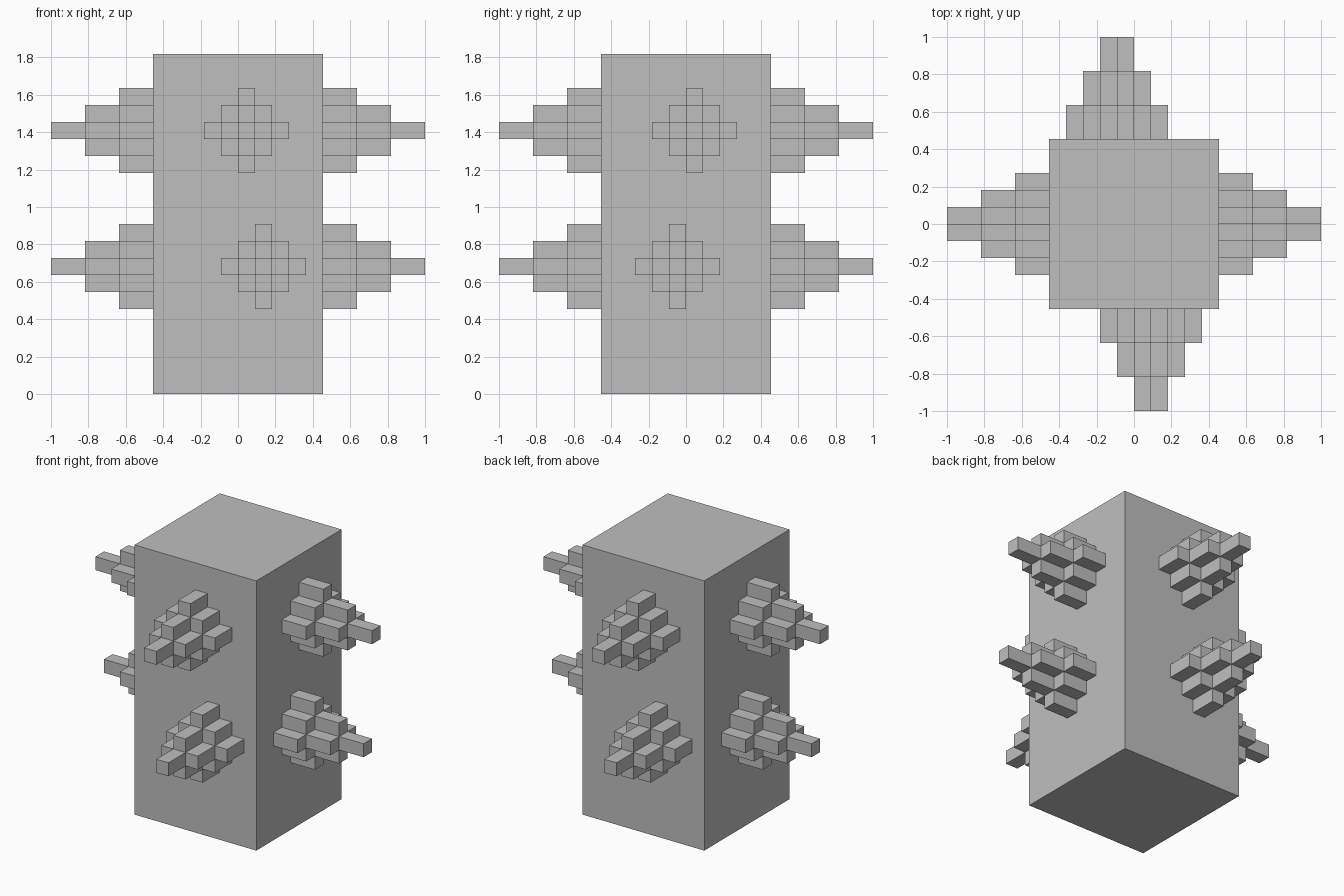
import bpy
import bmesh
import math
from mathutils import Matrix, Vector

if "Cube" in bpy.data.objects:
    bpy.data.objects.remove(bpy.data.objects["Cube"], do_unlink=True)

UNIT = 1 / 11      # one block
HALF = 5           # half the pillar width, in blocks
HEIGHT = 20        # pillar height, in blocks

grey = bpy.data.materials.new("plain grey")
grey.use_nodes = True
colour = (0.52, 0.52, 0.52, 1)
grey.diffuse_color = colour
grey.node_tree.nodes["Principled BSDF"].inputs["Base Color"].default_value = colour


def finish(bm, name):
    """Scale from blocks to units and add the object to the scene."""
    bmesh.ops.scale(bm, vec=Vector((UNIT, UNIT, UNIT)), verts=bm.verts)
    mesh = bpy.data.meshes.new(name)
    bm.to_mesh(mesh)
    bm.free()
    mesh.materials.append(grey)
    obj = bpy.data.objects.new(name, mesh)
    bpy.context.collection.objects.link(obj)
    return obj


def stepped_diamond(radius):
    """Counter-clockwise outline of a diamond made of square cells."""
    quarter = []
    for i in range(radius + 1):
        quarter.append((radius - i + 0.5, i + 0.5))
        if i < radius:
            quarter.append((radius - i - 0.5, i + 0.5))
    outline = []
    for _ in range(4):
        outline += quarter
        quarter = [(-v, u) for u, v in quarter]
    return outline


def add_spike(name, side, offset, height):
    """Three stepped layers, narrowing outward from one pillar face."""
    bm = bmesh.new()
    for layer in range(3):
        near = -HALF - 2 * layer
        outline = stepped_diamond(2 - layer)
        back = [bm.verts.new((offset + u, near, height + v)) for u, v in outline]
        tip = [bm.verts.new((offset + u, near - 2, height + v)) for u, v in outline]
        bm.faces.new(tip)
        for i in range(len(outline)):
            j = (i + 1) % len(outline)
            bm.faces.new((back[i], back[j], tip[j], tip[i]))
    turn = Matrix.Rotation(side * math.pi / 2, 3, 'Z')
    bmesh.ops.rotate(bm, cent=(0, 0, 0), matrix=turn, verts=bm.verts)
    finish(bm, name)


# Square pillar
bm = bmesh.new()
bmesh.ops.create_cube(bm, size=1)
bmesh.ops.scale(bm, vec=Vector((2 * HALF, 2 * HALF, HEIGHT)), verts=bm.verts)
bmesh.ops.translate(bm, vec=Vector((0, 0, HEIGHT / 2)), verts=bm.verts)
finish(bm, "pillar")

# Two stepped spikes on every face, opposite faces alike
for side, face in enumerate(("front", "left", "back", "right")):
    lower_offset = 1.5 if side % 2 == 0 else -0.5
    add_spike(face + "_upper_spike", side, 0.5, 15.5)
    add_spike(face + "_lower_spike", side, lower_offset, 7.5)
